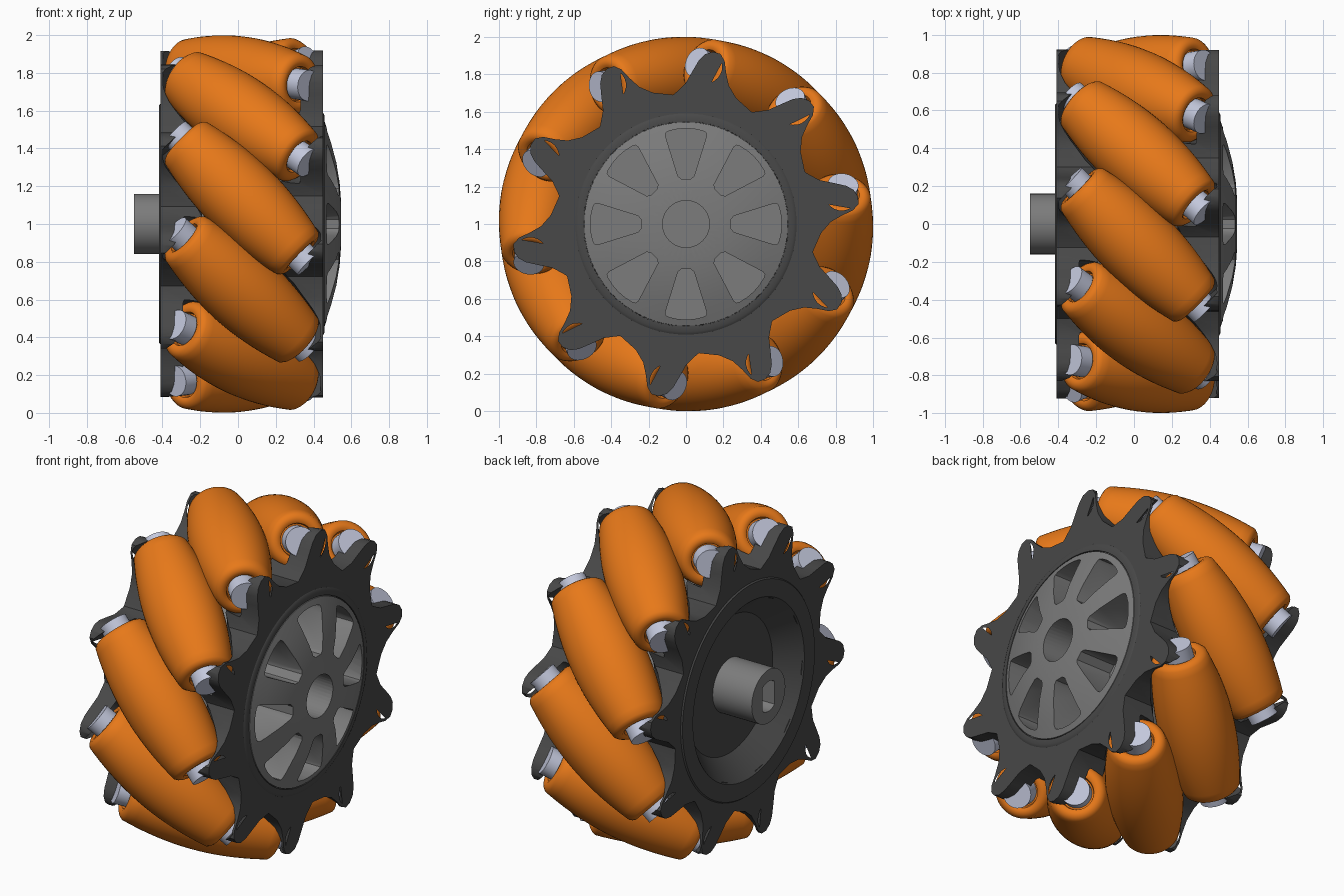
import bpy, bmesh, math
from mathutils import Matrix, Vector

if "Cube" in bpy.data.objects:
    bpy.data.objects.remove(bpy.data.objects["Cube"])

N = 10                 # rollers
CX, RC, HL = 0.02, 0.79, 0.44   # wheel mid-plane, roller axis radius, roller half length
STEP = 2 * math.pi / N
PHASE = math.radians(8)
CENTRE = Matrix.Translation((CX, 0, 1))
ROLLER_AXIS = Matrix.Translation((0, 0, RC)) @ Matrix.Rotation(math.radians(-45), 4, 'Z')


def material(name, rgb):
    m = bpy.data.materials.new(name)
    m.diffuse_color = (*rgb, 1)
    m.use_nodes = True
    m.node_tree.nodes["Principled BSDF"].inputs["Base Color"].default_value = m.diffuse_color
    return m


ORANGE = material("orange_rubber", (0.80, 0.19, 0.01))
DARK = material("dark_plastic", (0.065, 0.065, 0.065))
GREY = material("grey_metal", (0.20, 0.20, 0.20))
PALE = material("pale_steel", (0.55, 0.58, 0.72))


def revolve(bm, profile, steps):
    """Spin (x, r) points about the x axis."""
    vs = [bm.verts.new((x, 0, r)) for x, r in profile]
    es = [bm.edges.new(p) for p in zip(vs, vs[1:])]
    bmesh.ops.spin(bm, geom=vs + es, cent=(0, 0, 0), axis=(1, 0, 0),
                   angle=2 * math.pi, steps=steps, use_duplicate=False)
    bmesh.ops.remove_doubles(bm, verts=bm.verts, dist=1e-5)


def prism(bm, points, x0, x1, matrix=Matrix()):
    """Extrude (y, z) outline along x."""
    a = [bm.verts.new(matrix @ Vector((x0, y, z))) for y, z in points]
    b = [bm.verts.new(matrix @ Vector((x1, y, z))) for y, z in points]
    bm.faces.new(a)
    bm.faces.new(b[::-1])
    for i in range(len(a)):
        j = (i + 1) % len(a)
        bm.faces.new((a[i], b[i], b[j], a[j]))


def smooth(mesh, angle=35):
    mesh.polygons.foreach_set("use_smooth", [True] * len(mesh.polygons))
    mesh.set_sharp_from_angle(angle=math.radians(angle))


def make_mesh(name, bm, mat=None, matrix=Matrix()):
    bmesh.ops.recalc_face_normals(bm, faces=bm.faces)
    bm.transform(matrix)
    me = bpy.data.meshes.new(name)
    bm.to_mesh(me)
    bm.free()
    if mat:
        me.materials.append(mat)
    smooth(me)
    return me


def place(name, me, matrix=CENTRE):
    ob = bpy.data.objects.new(name, me)
    ob.matrix_world = matrix
    bpy.context.collection.objects.link(ob)
    return ob


def lathe(name, profile, steps, mat, matrix=Matrix()):
    bm = bmesh.new()
    revolve(bm, profile, steps)
    return make_mesh(name, bm, mat, matrix)


def subtract(me, cutters):
    """Return the mesh with all cutter meshes removed."""
    ob = place("work", me, Matrix())
    helpers = []
    for c in cutters:
        h = place("cutter", c, Matrix())
        h.hide_render = True
        mod = ob.modifiers.new("cut", 'BOOLEAN')
        mod.operation, mod.solver, mod.object = 'DIFFERENCE', 'EXACT', h
        helpers.append(h)
    bpy.context.view_layer.update()
    out = bpy.data.meshes.new_from_object(ob.evaluated_get(bpy.context.evaluated_depsgraph_get()))
    for o in helpers + [ob]:
        bpy.data.objects.remove(o)
    smooth(out)
    return out


# Barrel roller: radius follows the wheel envelope, rounded lip, hollow ends
def barrel(s):
    return 1 - math.sqrt(RC * RC + s * s / 2)


half = [(HL * 0.95 * i / 10, barrel(HL * 0.95 * i / 10)) for i in range(11)]
half += [(0.432, 0.143), (0.44, 0.128), (0.44, 0.108), (0.432, 0.095), (0.41, 0.09), (0.41, 0)]
profile = [(-x, r) for x, r in half[:0:-1]] + half
roller = lathe("roller", profile, 48, ORANGE, ROLLER_AXIS)
pin = lathe("roller_pin", [(-0.5, 0), (-0.5, 0.082), (0.5, 0.082), (0.5, 0)], 28, PALE, ROLLER_AXIS)

# Tooth that carries one roller end, scooped out by the roller pockets
outline = [(.25, .52), (.24, .62), (.17, .675), (.12, .74), (.09, .82), (.068, .875), (.04, .912),
           (0, .93), (-.04, .925), (-.068, .89), (-.085, .83), (-.11, .765), (-.16, .705),
           (-.26, .64), (-.27, .52)]
bm = bmesh.new()
prism(bm, [(-u, v) for u, v in outline], 0.21, 0.43, Matrix.Rotation(math.radians(19), 4, 'X'))
tooth = make_mesh("tooth", bm, DARK)
pocket = [(-0.47, 0), (-0.47, 0.15), (-0.2, 0.21), (0, 0.225), (0.2, 0.21), (0.47, 0.15), (0.47, 0)]
pockets = [lathe("pocket", pocket, 40, None, Matrix.Rotation(k * STEP, 4, 'X') @ ROLLER_AXIS)
           for k in (0, 1, -1)]
tooth = subtract(tooth, pockets)

FLIP = Matrix.Rotation(math.pi, 4, 'Z')
for k in range(N):
    m = CENTRE @ Matrix.Rotation(PHASE + k * STEP, 4, 'X')
    place(f"roller_{k + 1}", roller, m)
    place(f"roller_pin_{k + 1}", pin, m)
    place(f"right_tooth_{k + 1}", tooth, m)
    place(f"left_tooth_{k + 1}", tooth, m @ FLIP)

# Right side ring around the hub
WHEEL = Matrix.Translation((0, 0, 1))
place("right_ring", lathe("right_ring", [(.22, .54), (.22, .615), (.34, .65), (.41, .635), (.45, .59),
      (.458, .575), (.458, .548), (.22, .54)], 80, DARK), WHEEL)

# Left side plate with conical recess
place("left_plate", lathe("left_plate", [(-.19, 0), (-.19, .615), (-.31, .65), (-.40, .645), (-.418, .63),
      (-.418, .53), (-.29, .41), (-.29, 0)], 80, DARK), WHEEL)

# Domed hub with eight windows and a centre bore
hub = lathe("hub", [(-.2, 0), (-.2, .56), (.40, .56), (.42, .546), (.458, .543), (.49, .45),
            (.52, .335), (.538, .22), (.545, .125), (.545, 0)], 80, GREY)
bm = bmesh.new()
window = [(-.025, .24), (.025, .24), (.043, .255), (.11, .47), (.108, .487), (.09, .497), (.045, .507),
          (0, .51), (-.045, .507), (-.09, .497), (-.108, .487), (-.11, .47), (-.043, .255)]
for k in range(8):
    prism(bm, window, 0.3, 0.7, Matrix.Rotation(k * math.pi / 4, 4, 'X'))
circle = [(.125 * math.cos(a * math.pi / 20), .125 * math.sin(a * math.pi / 20)) for a in range(40)]
prism(bm, circle, 0.3, 0.7)
place("hub", subtract(hub, [make_mesh("windows", bm)]), WHEEL)

# Drive shaft with a flat-sided bore
shaft = lathe("drive_shaft", [(-.55, 0), (-.55, .16), (-.24, .16), (-.24, 0)], 48, GREY)
bm = bmesh.new()
bore = [(max(-.06, min(.06, .09 * math.cos(a))), .09 * math.sin(a))
        for a in (math.radians(d) for s in (50, 230) for d in range(s, s + 81, 10))]
prism(bm, bore, -0.7, -0.3)
place("drive_shaft", subtract(shaft, [make_mesh("bore", bm)]), WHEEL)
